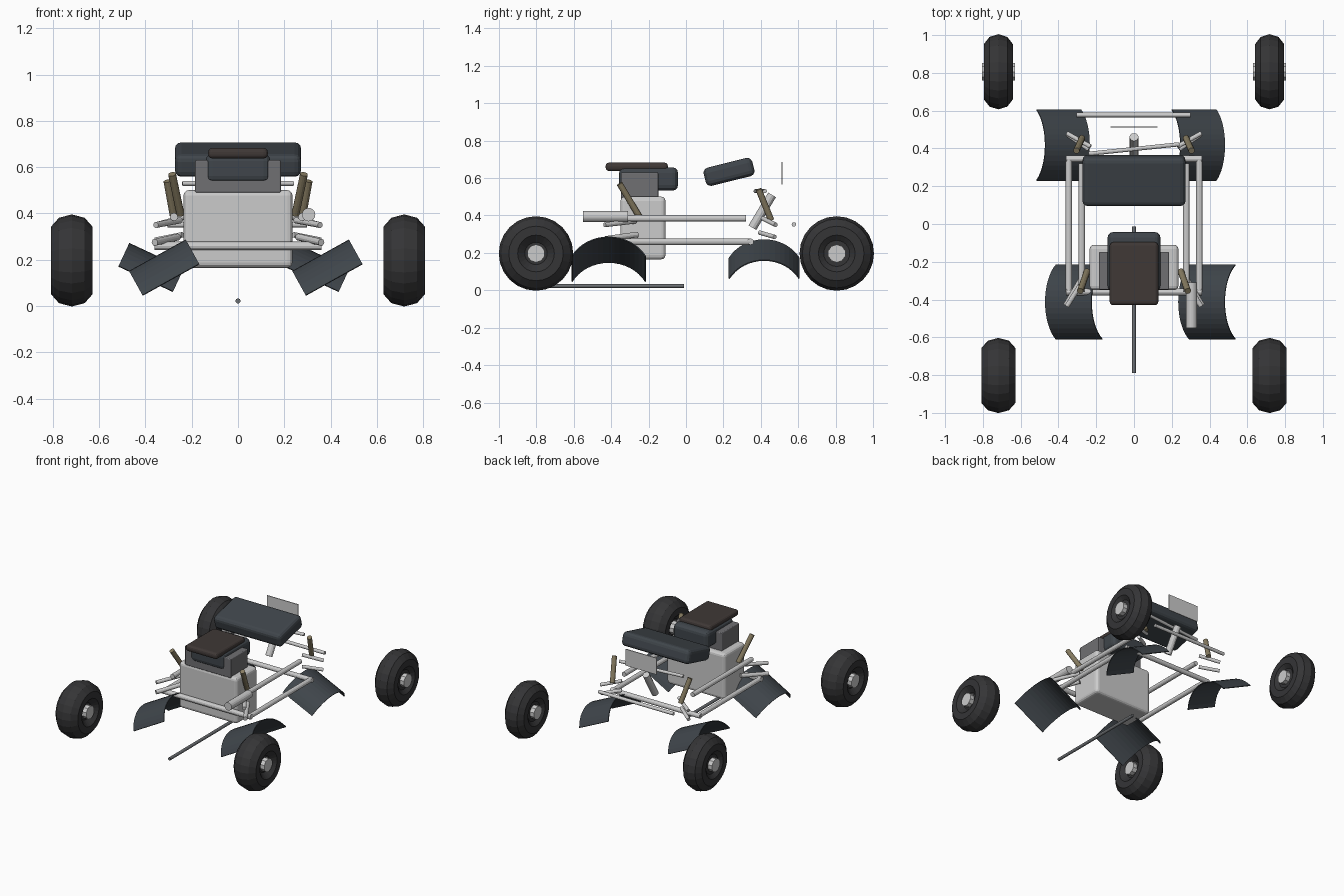
import bpy, bmesh, math
from mathutils import Vector, Matrix

if "Cube" in bpy.data.objects:
    bpy.data.objects.remove(bpy.data.objects["Cube"])


def mat(name, c):
    m = bpy.data.materials.new(name)
    m.diffuse_color = (*c, 1)
    m.use_nodes = True
    m.node_tree.nodes["Principled BSDF"].inputs["Base Color"].default_value = m.diffuse_color
    return m


RUBBER = mat("rubber", (0.035, 0.035, 0.037))
SLATE = mat("slate", (0.05, 0.06, 0.07))
BROWN = mat("brown", (0.05, 0.04, 0.037))
GREY = mat("mid_grey", (0.16, 0.16, 0.17))
KHAKI = mat("khaki", (0.24, 0.2, 0.12))
STEEL = mat("dark_steel", (0.15, 0.16, 0.17))
LIGHT = mat("light_grey", (0.6, 0.6, 0.61))


def finish(bm, name, m):
    bmesh.ops.recalc_face_normals(bm, faces=bm.faces)
    me = bpy.data.meshes.new(name)
    bm.to_mesh(me)
    bm.free()
    me.materials.append(m)
    ob = bpy.data.objects.new(name, me)
    bpy.context.collection.objects.link(ob)
    return ob


def box(name, centre, size, m, bevel=0.0, pitch=0.0):
    bm = bmesh.new()
    bmesh.ops.create_cube(bm, size=1, matrix=Matrix.Diagonal((*size, 1)))
    if bevel:
        bmesh.ops.bevel(bm, geom=bm.edges[:], offset=bevel, segments=3,
                        profile=0.5, affect='EDGES')
    bm.transform(Matrix.Translation(centre) @ Matrix.Rotation(math.radians(pitch), 4, 'X'))
    return finish(bm, name, m)


def tube(name, a, b, r, m=LIGHT, sides=12):
    a, b = Vector(a), Vector(b)
    d = b - a
    bm = bmesh.new()
    bmesh.ops.create_cone(bm, cap_ends=True, segments=sides, radius1=r, radius2=r, depth=d.length,
                          matrix=Matrix.Translation((a + b) / 2) @ d.to_track_quat('Z', 'Y').to_matrix().to_4x4())
    return finish(bm, name, m)


def pair(name, a, b, r, m=LIGHT):
    for side, s in (("left", -1), ("right", 1)):
        tube(f"{name}_{side}", (a[0] * s, *a[1:]), (b[0] * s, *b[1:]), r, m)


def wheel(name, x, y, half_width):
    # tyre: faceted ring with an elliptical section
    z, n, k = 0.197, 24, 10
    bm = bmesh.new()
    rings = []
    for i in range(n):
        t = 2 * math.pi * i / n
        ring = []
        for j in range(k):
            p = 2 * math.pi * (j + 0.5) / k
            r = 0.122 + 0.077 * math.sin(p)
            ring.append(bm.verts.new((x + half_width * 1.05 * math.cos(p),
                                      y + r * math.cos(t), z + r * math.sin(t))))
        rings.append(ring)
    for i in range(n):
        u, v = rings[i], rings[(i + 1) % n]
        for j in range(k):
            bm.faces.new((u[j], u[(j + 1) % k], v[(j + 1) % k], v[j]))
    finish(bm, name + "_tyre", RUBBER)
    tube(name + "_rim", (x - 0.055, y, z), (x + 0.055, y, z), 0.085, RUBBER, 20)
    tube(name + "_hub", (x - 0.088, y, z), (x + 0.088, y, z), 0.048, LIGHT, 10)


def fender(name, x, y, z, width, half_len, rise, tilt):
    # curved sheet whose crown is centred at x, y, z, rolled about the y axis
    r = (half_len ** 2 + rise ** 2) / (2 * rise)
    half = math.asin(half_len / r)
    n = 16
    bm = bmesh.new()
    rows = []
    for i in range(n + 1):
        t = -half + 2 * half * i / n
        rows.append([bm.verts.new((s * width / 2, r * math.sin(t), r * math.cos(t) - r)) for s in (-1, 1)])
    for u, v in zip(rows, rows[1:]):
        bm.faces.new((u[0], u[1], v[1], v[0]))
    bm.transform(Matrix.Translation((x, y, z)) @ Matrix.Rotation(math.radians(tilt), 4, 'Y'))
    ob = finish(bm, name, SLATE)
    mod = ob.modifiers.new("thickness", 'SOLIDIFY')
    mod.thickness = 0.006
    mod.offset = 0


# wheels
for side, s in (("left", -1), ("right", 1)):
    wheel("front_wheel_" + side, s * 0.718, -0.802, 0.09)
    wheel("rear_wheel_" + side, s * 0.718, 0.806, 0.077)

# fenders
fender("front_fender_left", -0.347, -0.413, 0.217, 0.28, 0.197, 0.118, -29)
fender("front_fender_right", 0.358, -0.413, 0.217, 0.28, 0.197, 0.118, -29)
fender("rear_fender_left", -0.353, 0.418, 0.215, 0.26, 0.187, 0.108, 25)
fender("rear_fender_right", 0.363, 0.418, 0.215, 0.26, 0.187, 0.108, 25)

# engine block, airbox, cushions and plate
box("engine_block", (0, -0.23, 0.333), (0.47, 0.24, 0.335), LIGHT, 0.022)
box("airbox", (0, -0.248, 0.56), (0.37, 0.2, 0.14), GREY, 0.006)
box("tank", (0, -0.2, 0.595), (0.28, 0.315, 0.125), SLATE, 0.03)
box("tank_cover", (0, -0.263, 0.66), (0.258, 0.333, 0.045), BROWN, 0.018)
box("seat", (0, 0.23, 0.633), (0.545, 0.268, 0.1), SLATE, 0.028, 14)
box("number_plate", (0, 0.513, 0.625), (0.25, 0.006, 0.12), LIGHT)

# tube frame
pair("lower_rail", (0.345, -0.36, 0.26), (0.345, 0.345, 0.26), 0.017)
pair("upper_rail", (0.277, -0.36, 0.385), (0.277, 0.32, 0.385), 0.017)
tube("front_cross_bar", (-0.36, -0.36, 0.26), (0.36, -0.36, 0.26), 0.018)
tube("rear_cross_bar", (-0.36, 0.345, 0.26), (0.36, 0.345, 0.26), 0.017)

# suspension arms and shocks
pair("front_lower_arm", (0.26, -0.26, 0.298), (0.36, -0.43, 0.275), 0.015)
pair("front_upper_arm", (0.25, -0.27, 0.37), (0.355, -0.435, 0.35), 0.013)
pair("rear_lower_arm", (0.24, 0.395, 0.308), (0.355, 0.475, 0.285), 0.012)
pair("rear_upper_arm", (0.23, 0.41, 0.385), (0.355, 0.48, 0.35), 0.012)
pair("front_shock", (0.285, -0.355, 0.57), (0.248, -0.25, 0.395), 0.017, KHAKI)
pair("rear_shock", (0.305, 0.388, 0.54), (0.275, 0.455, 0.375), 0.017, KHAKI)

# steering, rear bar, exhaust and ground rod
tube("steering_column", (0, 0.355, 0.335), (0, 0.46, 0.51), 0.024)
tube("handlebar", (-0.24, 0.372, 0.53), (0.24, 0.422, 0.53), 0.011, LIGHT)
tube("rear_bar", (-0.305, 0.577, 0.352), (0.298, 0.577, 0.352), 0.012)
tube("exhaust", (0.305, -0.55, 0.395), (0.305, -0.31, 0.395), 0.029, LIGHT, 16)
tube("drive_rod", (0, -0.79, 0.022), (0, -0.012, 0.022), 0.011, STEEL)
